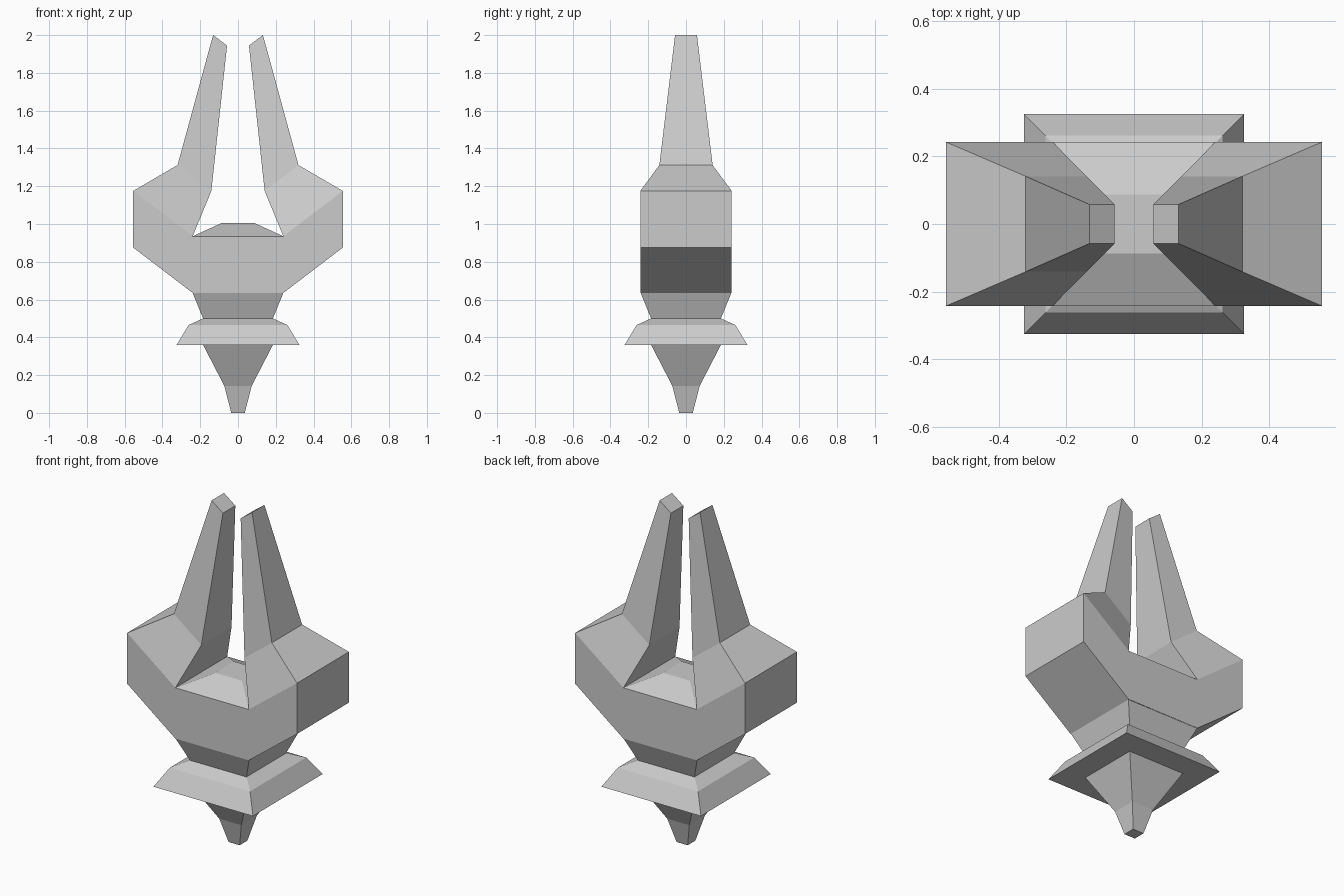
import bpy, bmesh

if "Cube" in bpy.data.objects:
    bpy.data.objects.remove(bpy.data.objects["Cube"])


def finish(bm, name):
    bmesh.ops.recalc_face_normals(bm, faces=bm.faces)
    mesh = bpy.data.meshes.new(name)
    bm.to_mesh(mesh)
    bm.free()
    obj = bpy.data.objects.new(name, mesh)
    bpy.context.collection.objects.link(obj)
    return obj


def rect_ring(x0, z0, x1, z1, y):
    """Rectangle symmetric in y, running from (x0, z0) to (x1, z1)."""
    return [(x0, -y, z0), (x1, -y, z1), (x1, y, z1), (x0, y, z0)]


def loft(bm, start, rings):
    """Bridge four-sided rings from existing verts and cap the end."""
    prev = start
    for ring in rings:
        cur = [bm.verts.new(p) for p in ring]
        for i in range(4):
            j = (i + 1) % 4
            bm.faces.new((prev[i], prev[j], cur[j], cur[i]))
        prev = cur
    bm.faces.new(prev)


# Square stem: spike, collar with flat underside, neck (open where it meets the body)
stem_profile = [(0.24, 0.635), (0.185, 0.50), (0.262, 0.465), (0.325, 0.36),
                (0.185, 0.36), (0.072, 0.142), (0.036, 0.0)]
rings = [rect_ring(-h, z, h, z, h) for h, z in stem_profile]
bm = bmesh.new()
loft(bm, [bm.verts.new(p) for p in rings[0]], rings[1:])
finish(bm, "stem_and_collar")

# Winged body: front outline given depth, with the top left open for the prongs and boss
D = 0.242
half = [(0.24, 0.635), (0.555, 0.875), (0.555, 1.175), (0.24, 0.935)]
outline = half + [(-x, z) for x, z in reversed(half)]
bm = bmesh.new()
front = [bm.verts.new((x, -D, z)) for x, z in outline]
back = [bm.verts.new((x, D, z)) for x, z in outline]
# front and back split into simple convex panels
for v in (front, back):
    for idx in ((0, 1, 2, 3), (4, 5, 6, 7), (0, 3, 4, 7)):
        bm.faces.new([v[i] for i in idx])
for i in (0, 1, 5, 6):
    bm.faces.new((front[i], front[i + 1], back[i + 1], back[i]))

# Low boss between the prongs
loft(bm, [front[4], front[3], back[3], back[4]],
     [rect_ring(-0.087, 1.005, 0.087, 1.005, 0.087)])

# Two tapering prongs growing out of the sloped shoulders
for s, inner, outer in ((1, 3, 2), (-1, 4, 5)):
    loft(bm, [front[inner], front[outer], back[outer], back[inner]],
         [rect_ring(s * 0.141, 1.175, s * 0.32, 1.312, 0.141),
          rect_ring(s * 0.058, 1.945, s * 0.132, 2.0, 0.058)])
finish(bm, "body_and_prongs")
